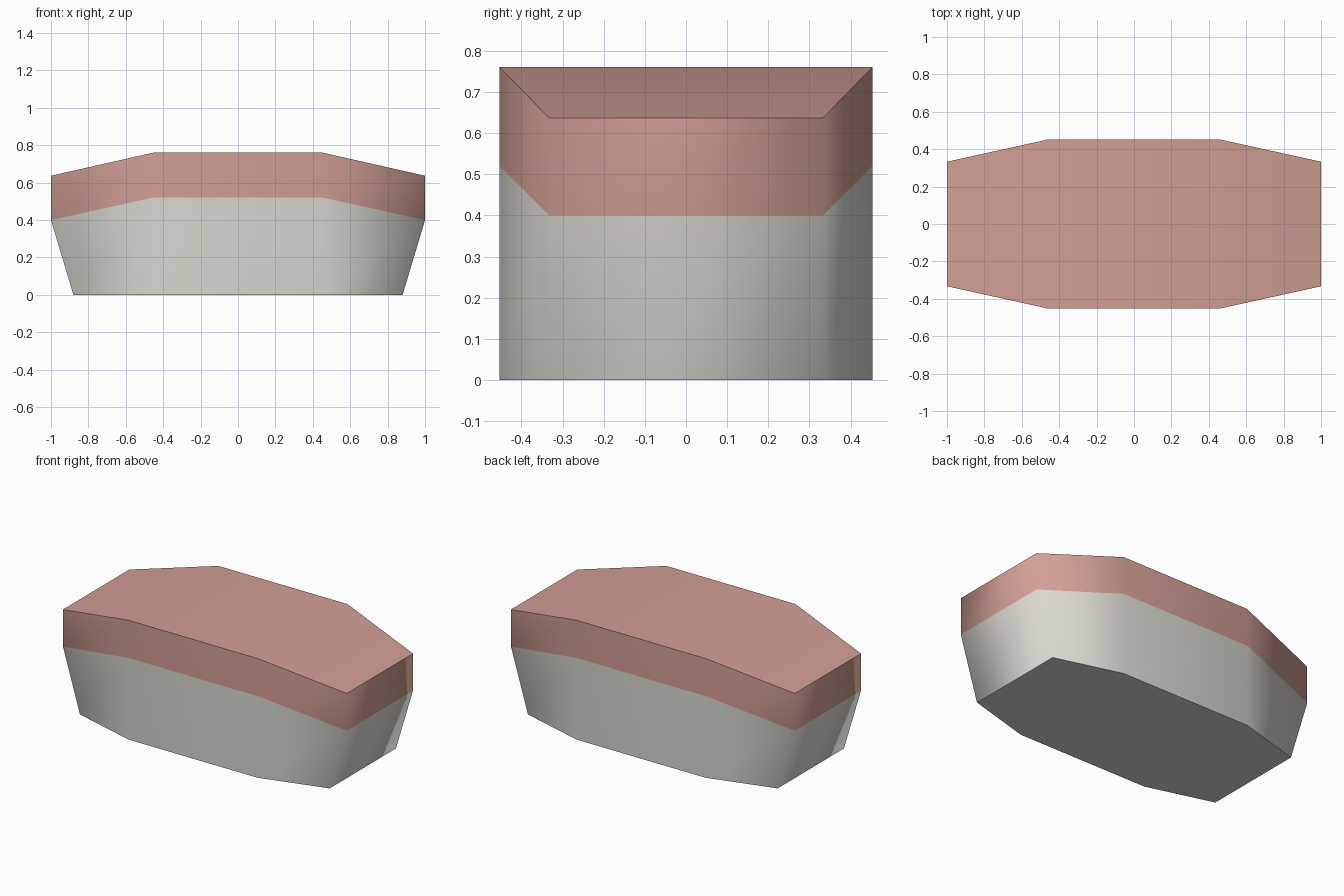
import bpy, bmesh

if "Cube" in bpy.data.objects:
    bpy.data.objects.remove(bpy.data.objects["Cube"])


def material(name, rgb):
    m = bpy.data.materials.new(name)
    m.diffuse_color = (*rgb, 1.0)
    m.use_nodes = True
    m.node_tree.nodes["Principled BSDF"].inputs["Base Color"].default_value = m.diffuse_color
    return m


MID_X, MID_Y, END_Y = 0.455, 0.453, 0.333


def ring(bm, end_x, end_z, mid_z):
    """Eight-sided outline: wide middle, narrower ends at their own height."""
    half = [(end_x, -END_Y, end_z), (end_x, END_Y, end_z),
            (MID_X, MID_Y, mid_z), (-MID_X, MID_Y, mid_z)]
    # The other half is the same outline turned by 180 degrees
    return [bm.verts.new(p) for p in half + [(-x, -y, z) for x, y, z in half]]


bm = bmesh.new()
bottom = ring(bm, 0.88, 0.0, 0.0)
middle = ring(bm, 1.0, 0.4, 0.52)
top = ring(bm, 1.0, 0.637, 0.76)

# Side walls: stone-grey lower band, pink upper band
for low, high, mat in ((bottom, middle, 0), (middle, top, 1)):
    for i in range(8):
        j = (i + 1) % 8
        f = bm.faces.new((low[i], low[j], high[j], high[i]))
        f.material_index = mat

# Flat underside
caps = [bm.faces.new(bottom[::-1])]
# Top: level centre with a sloping panel at each end
for ids in ((0, 1, 2, 7), (2, 3, 6, 7), (3, 4, 5, 6)):
    f = bm.faces.new([top[i] for i in ids])
    f.material_index = 1
    caps.append(f)

# Smooth walls, with crisp rims around the top and underside
for f in bm.faces:
    f.smooth = True
for e in bm.edges:
    if sum(f in caps for f in e.link_faces) == 1:
        e.smooth = False
bm.normal_update()

mesh = bpy.data.meshes.new("tapered_block")
bm.to_mesh(mesh)
bm.free()
mesh.materials.append(material("warm_grey", (0.70, 0.68, 0.63)))
mesh.materials.append(material("dusty_pink", (0.64, 0.345, 0.30)))
bpy.context.collection.objects.link(bpy.data.objects.new("tapered_block", mesh))
